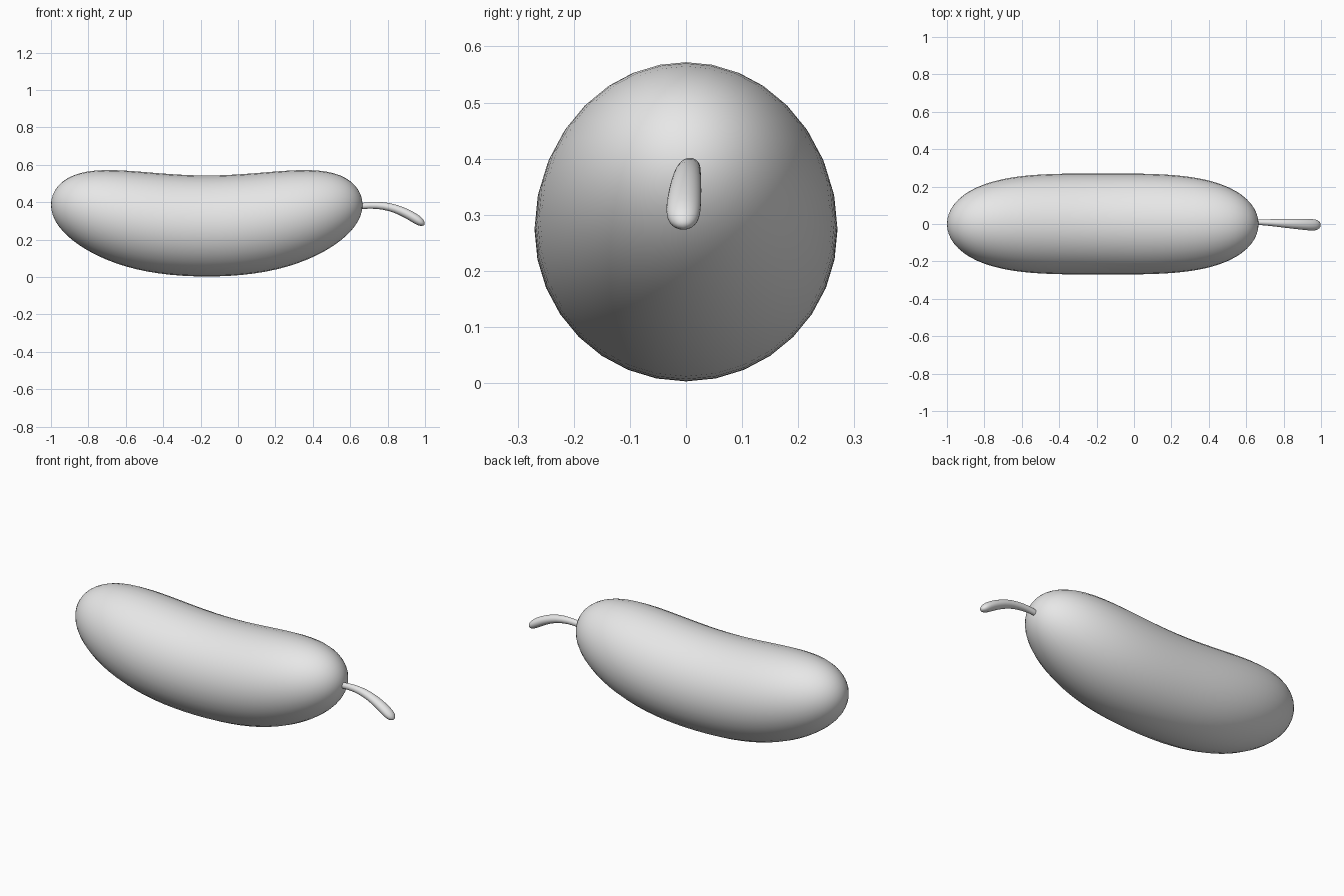
import bpy, bmesh, math
from mathutils import Vector

cube = bpy.data.objects.get("Cube")
if cube:
    bpy.data.objects.remove(cube, do_unlink=True)

grey = bpy.data.materials.new("pale_grey")
grey.use_nodes = True
colour = (0.8, 0.8, 0.8, 1)
grey.diffuse_color = colour
grey.node_tree.nodes["Principled BSDF"].inputs["Base Color"].default_value = colour


def loft(name, start, rings, end, sides):
    """Skin elliptical rings (centre, half width, half height, lean), closed by two tips."""
    bm = bmesh.new()
    loops = []
    for centre, width, height, lean in rings:
        up = Vector((math.sin(lean), 0, math.cos(lean)))
        loops.append([bm.verts.new(Vector(centre)
                                   + Vector((0, 1, 0)) * width * math.cos(a)
                                   + up * height * math.sin(a))
                      for a in (math.tau * i / sides for i in range(sides))])
    first, last = bm.verts.new(start), bm.verts.new(end)
    for i in range(sides):
        j = (i + 1) % sides
        bm.faces.new((first, loops[0][j], loops[0][i]))
        for a, b in zip(loops, loops[1:]):
            bm.faces.new((a[i], a[j], b[j], b[i]))
        bm.faces.new((last, loops[-1][i], loops[-1][j]))
    bmesh.ops.recalc_face_normals(bm, faces=bm.faces)
    mesh = bpy.data.meshes.new(name)
    bm.to_mesh(mesh)
    bm.free()
    mesh.shade_smooth()
    mesh.materials.append(grey)
    obj = bpy.data.objects.new(name, mesh)
    bpy.context.collection.objects.link(obj)
    return obj


# Plump body, sagging in the middle with rounded ends
MID, HALF, RADIUS = -0.167, 0.833, 0.27


def body_centre(u):
    return Vector((MID + HALF * u, 0, 0.273 + 0.15 * u**2 - 0.037 * u**6))


body_rings = []
STEPS = 40
for k in range(1, STEPS):
    u = -math.cos(math.pi * k / STEPS)
    r = RADIUS * math.sqrt(1 - abs(u) ** 3.5)
    body_rings.append((body_centre(u), r, r, 0))
loft("body", body_centre(-1), body_rings, body_centre(1), 32)

# Thin drooping stem, thicker toward its rounded tip: x, y, z, half width, half height, lean
stem_points = [
    (0.62, 0.01, 0.372, 0.014, 0.016, 0.0),
    (0.67, 0.01, 0.382, 0.015, 0.017, 0.0),
    (0.74, 0.007, 0.385, 0.019, 0.019, 0.05),
    (0.81, 0.003, 0.376, 0.024, 0.022, 0.25),
    (0.87, 0, 0.355, 0.028, 0.024, 0.42),
    (0.92, -0.003, 0.33, 0.031, 0.026, 0.52),
    (0.96, -0.005, 0.305, 0.032, 0.026, 0.62),
    (0.98, -0.005, 0.29, 0.027, 0.021, 0.7),
    (0.991, -0.005, 0.281, 0.016, 0.012, 0.75),
]
stem_rings = [(p[:3], p[3], p[4], p[5]) for p in stem_points]
stem = loft("stem", (0.6, 0.01, 0.367), stem_rings, (0.997, -0.005, 0.277), 16)
smooth = stem.modifiers.new("rounding", "SUBSURF")
smooth.levels = smooth.render_levels = 1
